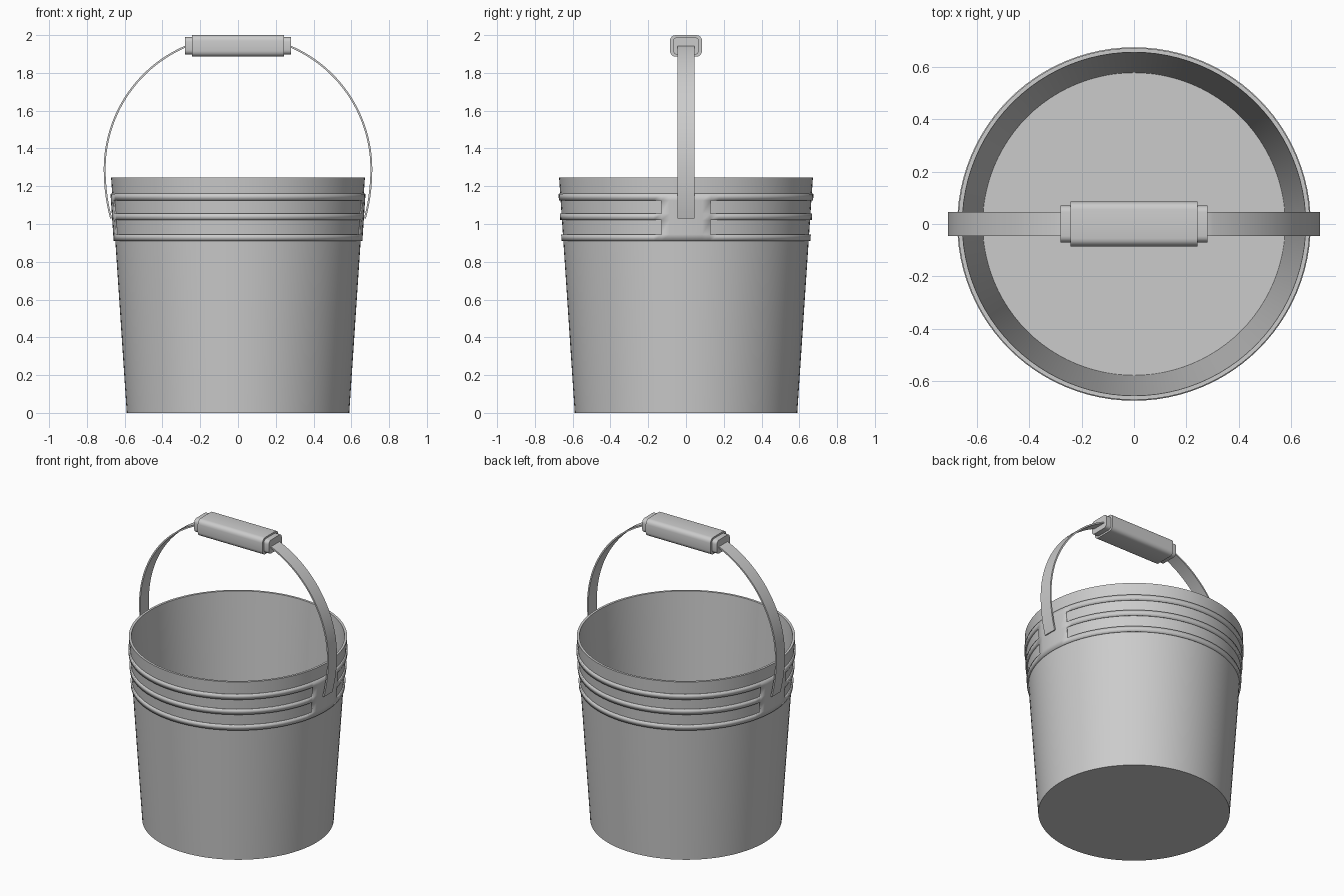
import bpy, bmesh
from math import sin, cos, pi, acos, asin

if "Cube" in bpy.data.objects:
    bpy.data.objects.remove(bpy.data.objects["Cube"])

SEG = 96


def wall_r(z):
    return 0.589 + 0.0665 * z


def finish(name, bm, recalc=True):
    if recalc:
        bmesh.ops.recalc_face_normals(bm, faces=bm.faces)
    me = bpy.data.meshes.new(name)
    bm.to_mesh(me)
    bm.free()
    ob = bpy.data.objects.new(name, me)
    bpy.context.collection.objects.link(ob)
    bpy.ops.object.select_all(action='DESELECT')
    ob.select_set(True)
    bpy.context.view_layer.objects.active = ob
    bpy.ops.object.shade_smooth_by_angle(angle=0.6)
    return ob


def ring(bm, r, z):
    return [bm.verts.new((r * cos(2 * pi * i / SEG), r * sin(2 * pi * i / SEG), z))
            for i in range(SEG)]


def skin(bm, loops, closed=True):
    for a, b in zip(loops, loops[1:]):
        n = len(a)
        for i in range(n if closed else n - 1):
            j = (i + 1) % n
            bm.faces.new((a[i], a[j], b[j], b[i]))


# bucket shell: outer wall, rim, inner wall and floor
bm = bmesh.new()
loops = [ring(bm, r, z) for r, z in
         [(wall_r(0), 0), (wall_r(1.245), 1.245), (0.656, 1.245), (0.578, 0.02)]]
skin(bm, loops)
bm.faces.new(loops[0])
bm.faces.new(loops[-1])
finish("bucket_body", bm)

# raised band with long slots front and back, solid at the handle ends
bm = bmesh.new()
levels = [0.91, 0.945, 1.02, 1.055, 1.125, 1.16]
loops = [ring(bm, wall_r(z) + 0.009, z) for z in levels]
for row in range(5):
    for i in range(SEG):
        near_handle = min(i % 48, 47 - i % 48) < 3
        if row % 2 == 0 or near_handle:
            j = (i + 1) % SEG
            a, b = loops[row], loops[row + 1]
            bm.faces.new((a[i], a[j], b[j], b[i]))
band = finish("reinforcing_band", bm, recalc=False)
mod = band.modifiers.new("thickness", 'SOLIDIFY')
mod.thickness = 0.016
mod.offset = -1

# flat strap handle following an arch in the xz plane
RX, CZ, LOW = 0.706, 1.29, 0.85
t0, t1 = -asin(0.26 / LOW), acos(0.27 / RX)
half = []
for k in range(33):
    t = t0 + (t1 - t0) * k / 32
    half.append((RX * cos(t), CZ + (RX if t > 0 else LOW) * sin(t)))
path = half + [(-x, z) for x, z in reversed(half)]
bm = bmesh.new()
loops = []
for k, (x, z) in enumerate(path):
    x0, z0 = path[max(k - 1, 0)]
    x1, z1 = path[min(k + 1, len(path) - 1)]
    d = ((x1 - x0) ** 2 + (z1 - z0) ** 2) ** 0.5
    nx, nz = (z1 - z0) / d, -(x1 - x0) / d
    loops.append([bm.verts.new((x + nx * o, y, z + nz * o))
                  for o, y in [(0.005, -0.046), (0.005, 0.046),
                               (-0.005, 0.046), (-0.005, -0.046)]])
skin(bm, loops)
bm.faces.new(loops[0])
bm.faces.new(loops[-1])
finish("handle_strap", bm)


# hand grip: rounded box core with narrower end collars
def rounded(bm, x, hy, hz, r, cz=1.943):
    pts = []
    for q, (sy, sz) in enumerate([(1, 1), (-1, 1), (-1, -1), (1, -1)]):
        for k in range(5):
            a = (q + k / 4) * pi / 2
            pts.append(bm.verts.new((x, sy * (hy - r) + r * cos(a),
                                     cz + sz * (hz - r) + r * sin(a))))
    return pts


bm = bmesh.new()
collar, core = (0.070, 0.046, 0.024), (0.085, 0.057, 0.03)
loops = [rounded(bm, x, *s) for x, s in
         [(-0.28, collar), (-0.243, collar), (-0.243, core),
          (0.243, core), (0.243, collar), (0.28, collar)]]
skin(bm, loops)
bm.faces.new(loops[0])
bm.faces.new(loops[-1])
finish("hand_grip", bm)
